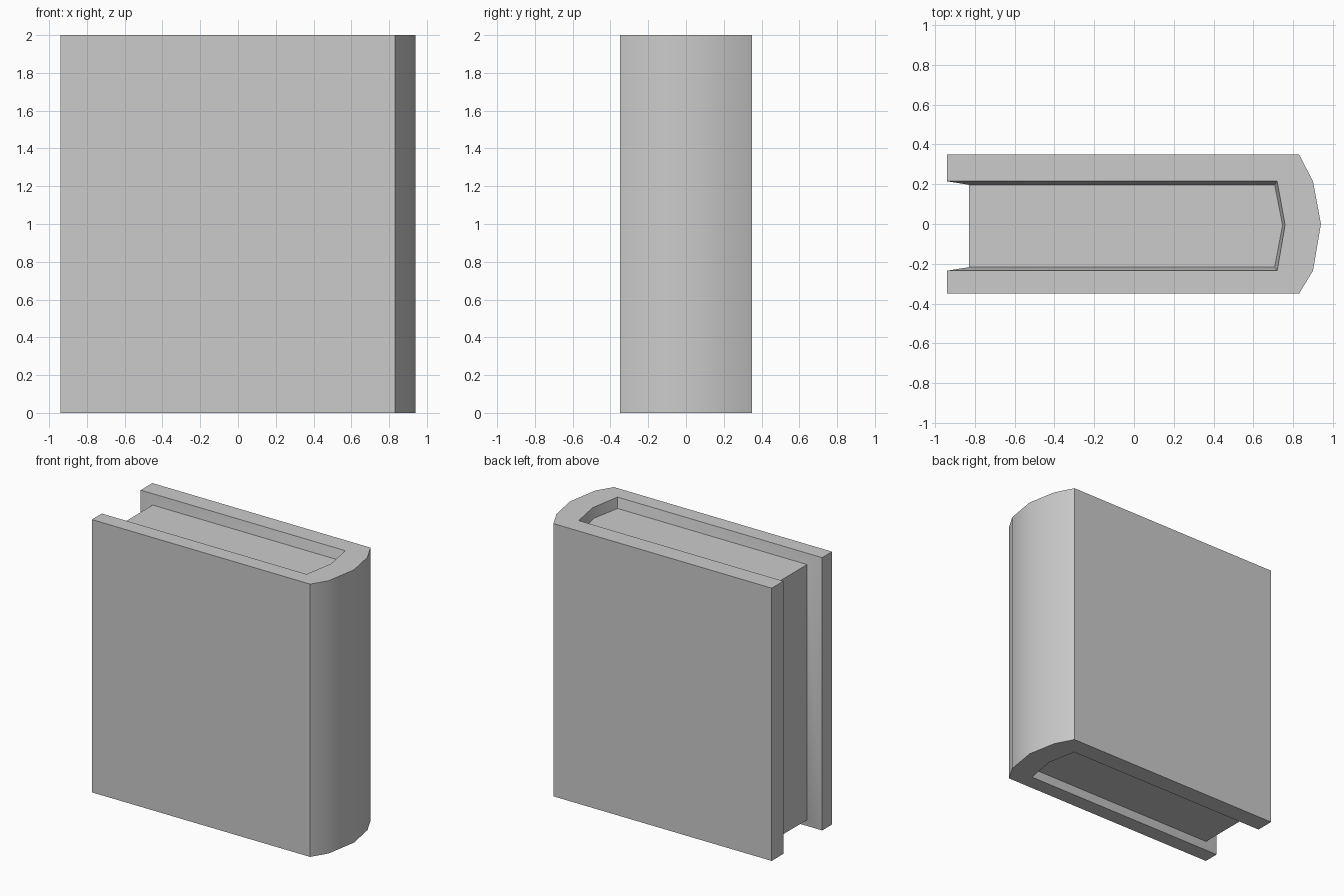
import bpy, bmesh, math

if "Cube" in bpy.data.objects:
    bpy.data.objects.remove(bpy.data.objects["Cube"])

H, TOP, BOTTOM = 2.0, 1.927, 0.055

# Plan profiles: outside of the binding, inner rim, and the recessed page block
outer = [(-0.94, -0.35), (0.83, -0.35), (0.90, -0.235), (0.94, 0.0),
         (0.90, 0.215), (0.83, 0.35), (-0.94, 0.35)]
rim = [(-0.94, -0.235), (0.72, -0.235), (0.76, -0.005), (0.72, 0.215), (-0.94, 0.215)]
page = [(-0.83, -0.217), (0.707, -0.217), (0.747, -0.005), (0.707, 0.197), (-0.83, 0.197)]


def ring(bm, pts, z):
    return [bm.verts.new((x, y, z)) for x, y in pts]


def strip(bm, a, b):
    for i in range(len(a) - 1):
        bm.faces.new((a[i], a[i + 1], b[i + 1], b[i]))


def finish(bm, name):
    me = bpy.data.meshes.new(name)
    bm.to_mesh(me)
    bm.free()
    ob = bpy.data.objects.new(name, me)
    bpy.context.collection.objects.link(ob)
    return ob


# Cover: boards and rounded spine, with slanted inner lips
bm = bmesh.new()
o0, o1 = ring(bm, outer, 0), ring(bm, outer, H)
r0, r1 = ring(bm, rim, 0), ring(bm, rim, H)
p0, p1 = ring(bm, page, BOTTOM), ring(bm, page, TOP)
strip(bm, o0, o1)
for o, r, p in ((o0, r0, p0), (o1, r1, p1)):
    bm.faces.new(o + r[::-1])
    strip(bm, r, p)
for o, r in ((0, 0), (-1, -1)):
    bm.faces.new((o0[o], o1[o], r1[r], r0[r]))
    bm.faces.new((r0[r], r1[r], p1[r], p0[r]))
bmesh.ops.recalc_face_normals(bm, faces=bm.faces)
cover = finish(bm, "cover")

# Smooth the spine, keep the other edges sharp
bpy.context.view_layer.objects.active = cover
cover.select_set(True)
bpy.ops.object.shade_smooth_by_angle(angle=math.radians(25))

# Pages: visible top, bottom and fore edge
bm = bmesh.new()
p0, p1 = ring(bm, page, BOTTOM), ring(bm, page, TOP)
bm.faces.new(p1)
bm.faces.new(p0[::-1])
bm.faces.new((p0[0], p1[0], p1[-1], p0[-1]))
finish(bm, "pages")
